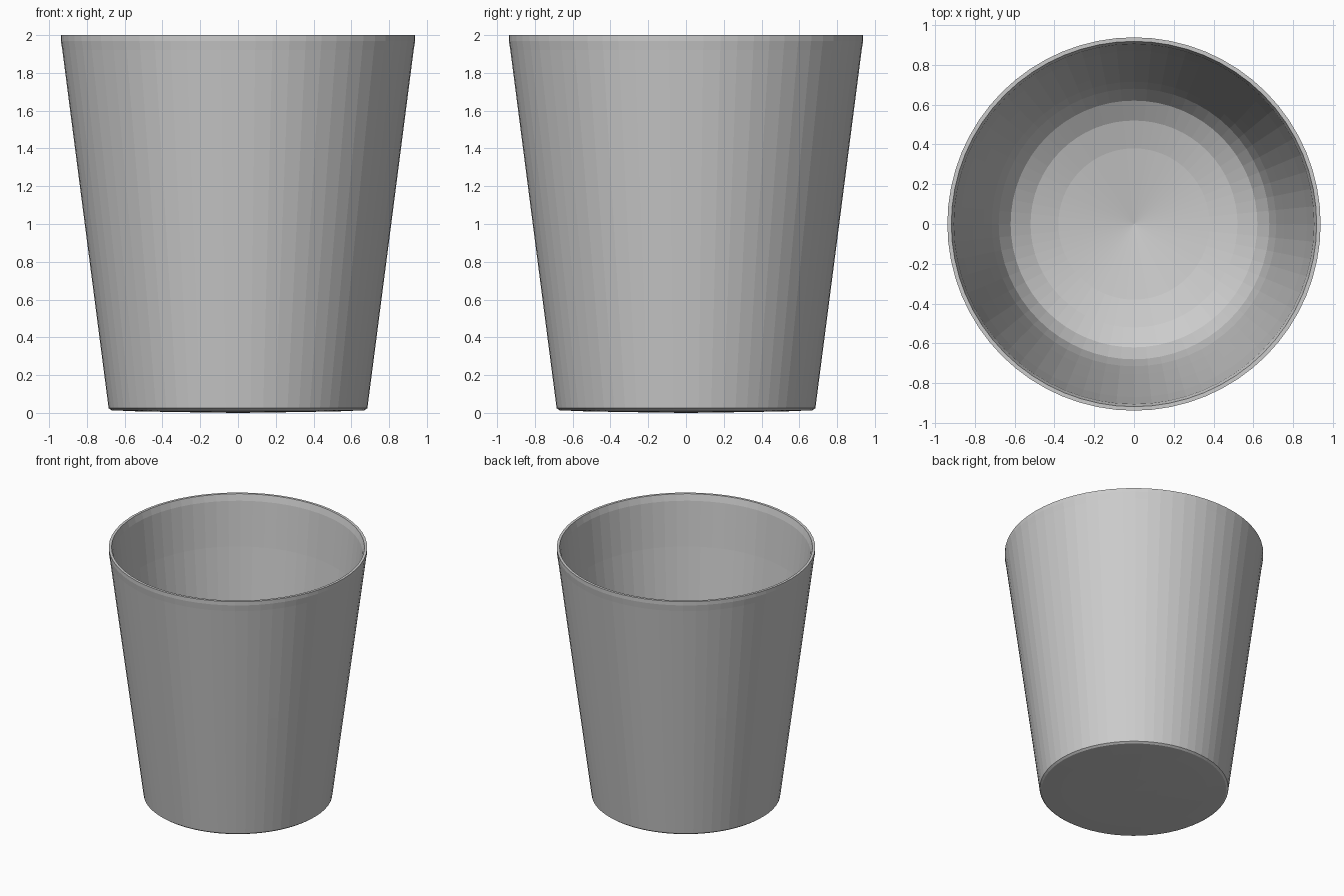
import bpy, bmesh, math

if "Cube" in bpy.data.objects:
    bpy.data.objects.remove(bpy.data.objects["Cube"])

SIDES = 64
# closed half-profile (radius, height): underside, outer wall, rim, inner wall, bowl floor
PROFILE = [(0, 0), (0.17, 0.002), (0.53, 0.008), (0.67, 0.014), (0.685, 0.025),
           (0.81, 0.99), (0.93, 1.92), (0.938, 1.97), (0.938, 2.0),
           (0.918, 2.0), (0.905, 1.95), (0.87, 1.6), (0.81, 1.12), (0.755, 0.7), (0.715, 0.42),
           (0.68, 0.28), (0.62, 0.19), (0.52, 0.13), (0.38, 0.09), (0, 0.03)]


def lathe(name, profile, sides):
    bm = bmesh.new()
    verts = [bm.verts.new((r, 0, z)) for r, z in profile]
    edges = [bm.edges.new(p) for p in zip(verts, verts[1:])]
    bmesh.ops.spin(bm, geom=verts + edges, cent=(0, 0, 0), axis=(0, 0, 1),
                   angle=math.tau, steps=sides, use_duplicate=False)
    bmesh.ops.remove_doubles(bm, verts=bm.verts, dist=1e-5)
    bmesh.ops.recalc_face_normals(bm, faces=bm.faces)
    mesh = bpy.data.meshes.new(name)
    bm.to_mesh(mesh)
    bm.free()
    obj = bpy.data.objects.new(name, mesh)
    bpy.context.collection.objects.link(obj)
    return obj


# tapered cup with thin wall and dished floor
lathe("cup", PROFILE, SIDES)
